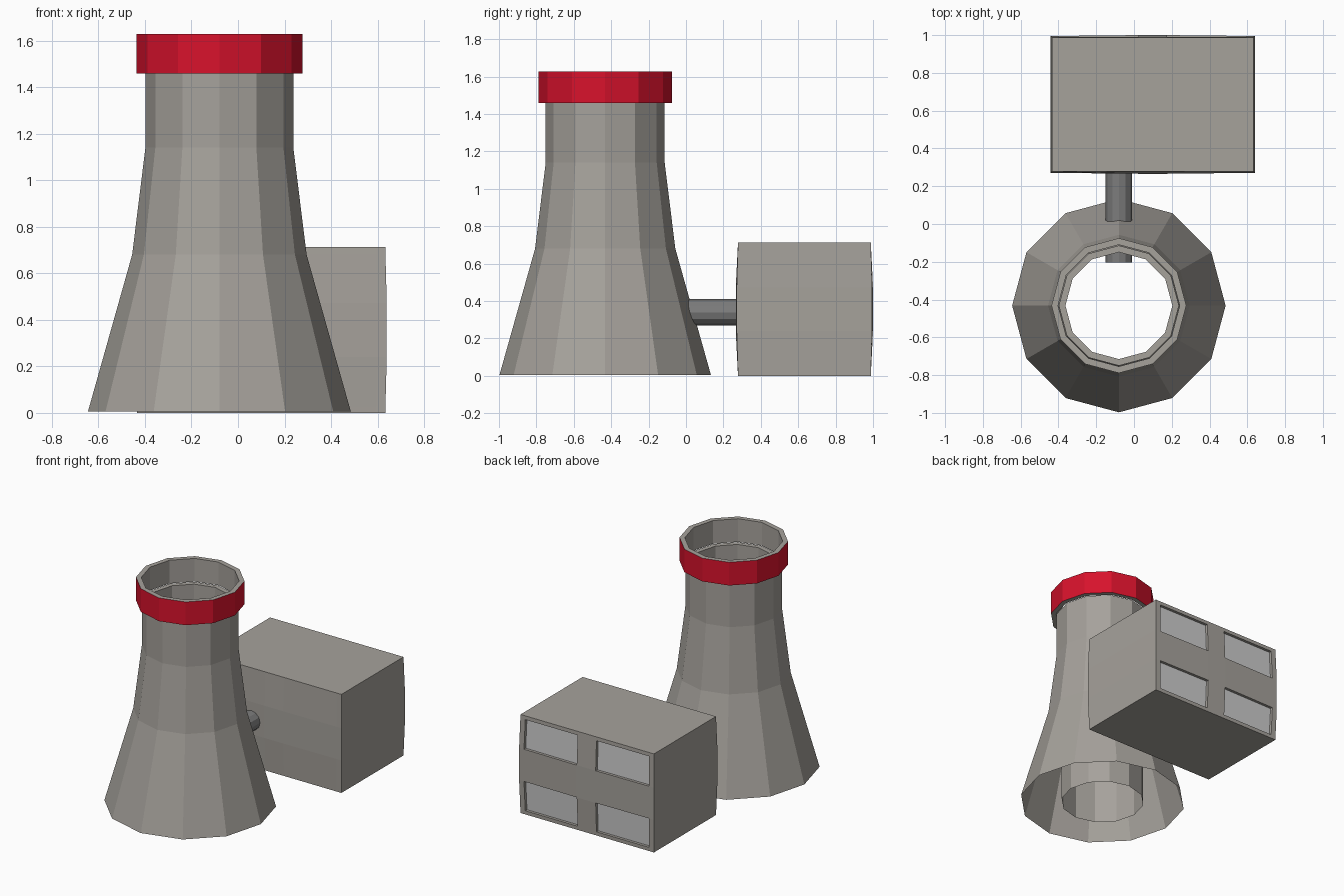
import bpy, bmesh
from math import sin, cos, pi
from mathutils import Vector

if "Cube" in bpy.data.objects:
    bpy.data.objects.remove(bpy.data.objects["Cube"])


def material(name, rgb):
    m = bpy.data.materials.new(name)
    m.diffuse_color = (*rgb, 1)
    m.use_nodes = True
    m.node_tree.nodes["Principled BSDF"].inputs["Base Color"].default_value = m.diffuse_color
    return m


concrete = material("concrete", (0.38, 0.36, 0.33))
red = material("red_paint", (0.68, 0.006, 0.025))
steel = material("dark_steel", (0.2, 0.2, 0.2))
pane = material("light_pane", (0.55, 0.53, 0.54))


def finish(name, bm, mats):
    me = bpy.data.meshes.new(name)
    bm.to_mesh(me)
    bm.free()
    for m in mats:
        me.materials.append(m)
    ob = bpy.data.objects.new(name, me)
    bpy.context.collection.objects.link(ob)
    return ob


def lathe(name, profile, mat, centre, sides=12, closed=False):
    # Revolve (radius, height) points around a vertical axis
    bm = bmesh.new()
    rings = [[bm.verts.new((r * cos(2 * pi * i / sides), r * sin(2 * pi * i / sides), z))
              for i in range(sides)] for r, z in profile]
    pairs = list(zip(rings, rings[1:]))
    if closed:
        pairs.append((rings[-1], rings[0]))
    for a, b in pairs:
        for i in range(sides):
            j = (i + 1) % sides
            bm.faces.new((a[i], a[j], b[j], b[i]))
    ob = finish(name, bm, [mat])
    ob.location = centre
    return ob


# Cooling tower: flared shell with a straight inner flue, open underneath
axis = (-0.08, -0.432, 0)
lathe("tower_shell", [(0.565, 0.006), (0.375, 0.68), (0.318, 1.14), (0.318, 1.46),
                      (0.283, 1.46), (0.283, 0.006)], concrete, axis)

# Red collar around the mouth: outer wall red, lip and inside grey
collar = lathe("tower_collar", [(0.357, 1.46), (0.357, 1.628), (0.322, 1.628), (0.322, 1.46)],
               red, axis, closed=True)
collar.data.materials.append(concrete)
for p in collar.data.polygons:
    p.material_index = 0 if p.index < 12 else 1

# Connecting pipe
bpy.ops.mesh.primitive_cylinder_add(vertices=12, radius=0.07, depth=0.505,
                                    location=(-0.08, 0.0475, 0.34), rotation=(pi / 2, 0, 0))
pipe = bpy.context.object
pipe.name = "connecting_pipe"
pipe.data.materials.append(steel)

# Building: box cut into a grid, with slightly bulging walls
W, H, CX = 0.534, 0.713, 0.099
bm = bmesh.new()
bmesh.ops.create_cube(bm, size=1)
for v in bm.verts:
    v.co = Vector((v.co.x * 2 * W, v.co.y, (v.co.z + 0.5) * H))


def cut(point, normal):
    bmesh.ops.bisect_plane(bm, geom=bm.verts[:] + bm.edges[:] + bm.faces[:],
                           plane_co=point, plane_no=normal)


for x in (-0.495, -0.075, 0.075, 0.495):
    cut((x, 0, 0), (1, 0, 0))
for z in (0.027, 0.24, H - 0.24, H - 0.027):
    cut((0, 0, z), (0, 0, 1))

# Pick the four window cells on the back wall
windows = []
for f in bm.faces:
    c = f.calc_center_median()
    if f.normal.y > 0.9 and 0.08 < abs(c.x) < 0.49 and 0.12 < abs(c.z - H / 2) < 0.32:
        windows.append(f)

for v in bm.verts:
    x, y, z = v.co
    fz = max(0, min(1, min(z, H - z) / 0.24))
    fx = max(0, min(1, (W - abs(x)) / 0.459))
    bulge = fz * (0.007 + 0.005 * fx)
    v.co.y = 0.988 + bulge if y > 0 else 0.278 - bulge
    v.co.x = CX + x * (1 + 0.012 * fz)

# Recess the windows
panes = bmesh.ops.extrude_discrete_faces(bm, faces=windows)["faces"]
for f in panes:
    f.material_index = 1
    bmesh.ops.translate(bm, verts=f.verts[:], vec=(0, -0.02, 0))
bmesh.ops.recalc_face_normals(bm, faces=bm.faces[:])
finish("building", bm, [concrete, pane])
